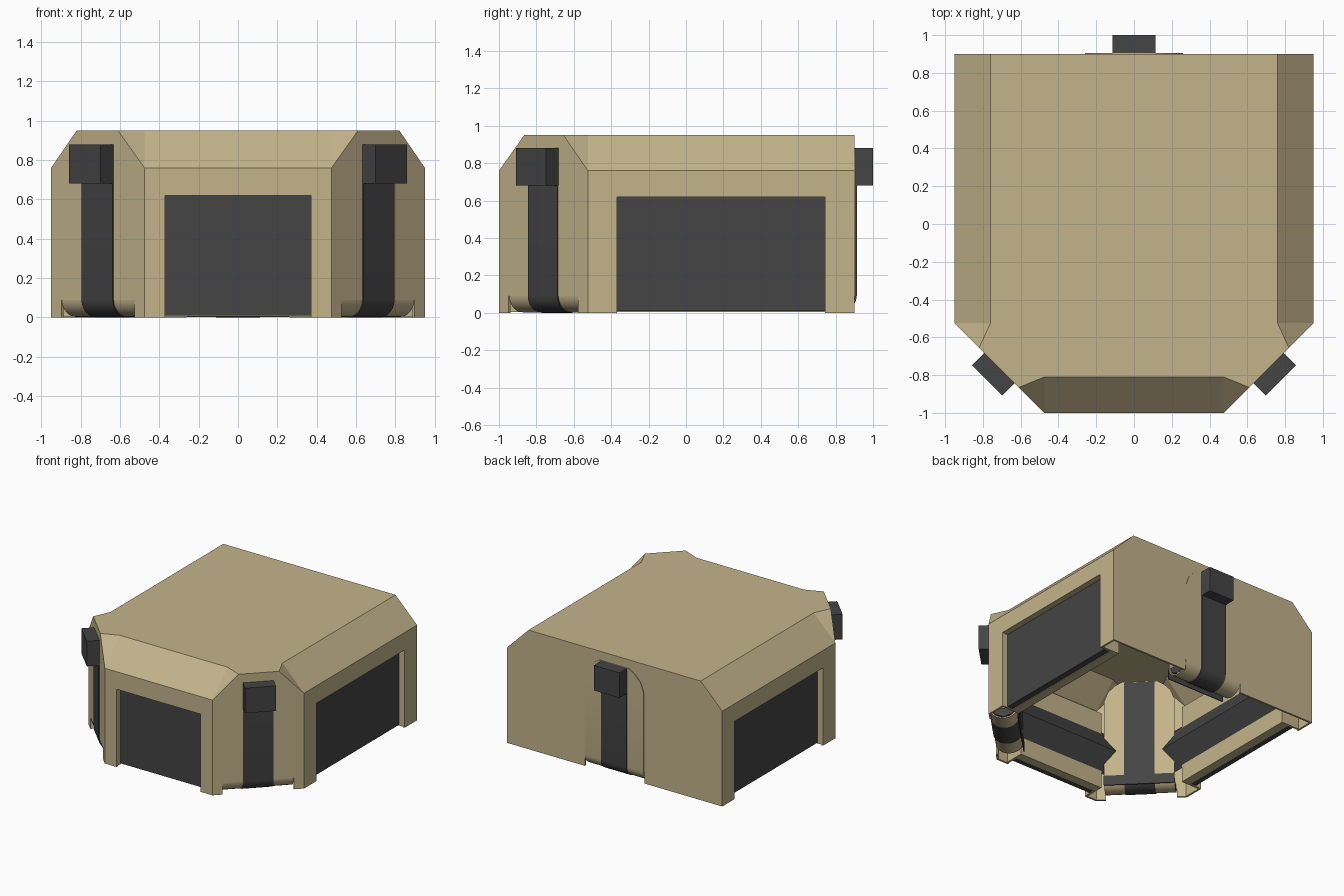
import bpy, bmesh
from math import sin, cos, pi, radians
from mathutils import Matrix, Vector

cube = bpy.data.objects.get("Cube")
if cube:
    bpy.data.objects.remove(cube, do_unlink=True)


def material(name, rgb):
    m = bpy.data.materials.new(name)
    m.use_nodes = True
    m.diffuse_color = (*rgb, 1)
    m.node_tree.nodes["Principled BSDF"].inputs["Base Color"].default_value = (*rgb, 1)
    return m


TAN = material("tan fabric", (0.55, 0.455, 0.26))
DARK = material("charcoal", (0.058, 0.058, 0.058))


def make(name, verts, faces, mat, matrix=Matrix()):
    bm = bmesh.new()
    vs = [bm.verts.new(matrix @ Vector(v)) for v in verts]
    for f in faces:
        bm.faces.new([vs[i] for i in f])
    bmesh.ops.recalc_face_normals(bm, faces=bm.faces)
    mesh = bpy.data.meshes.new(name)
    bm.to_mesh(mesh)
    bm.free()
    mesh.materials.append(mat)
    ob = bpy.data.objects.new(name, mesh)
    bpy.context.collection.objects.link(ob)
    return ob


def prism(name, profile, half, mat, matrix, mid=0):
    """Extrude an (outward, height) profile along the width axis."""
    n = len(profile)
    verts = [(mid + s * half, o, z) for s in (-1, 1) for o, z in profile]
    faces = [range(n), range(n, 2 * n)]
    faces += [(i, (i + 1) % n, n + (i + 1) % n, n + i) for i in range(n)]
    return make(name, verts, faces, mat, matrix)


def box(name, half, o0, o1, z0, z1, mat, matrix):
    return prism(name, [(o0, z0), (o1, z0), (o1, z1), (o0, z1)], half, mat, matrix)


def wall(x, y, degrees):
    """Local frame on a wall: x along it, y outward, z up."""
    return Matrix.Translation((x, y, 0)) @ Matrix.Rotation(radians(degrees), 4, "Z")


def shell(name, t, z0, z1, z2):
    """Chamfered housing solid, inset by t."""
    k, d = 0.414 * t, 0.707 * t
    plan = [(0.95 - t, 0.9 - t), (0.95 - t, -0.525 + k), (0.475 - k, -1 + t)]
    top = [(0.76 - t, 0.9 - t), (0.76 - t, -0.525 + k), (0.82 - d, -0.655 + d),
           (0.61 - d, -0.865 + d), (0.475 - k, -0.81 + t)]
    half = [(x, y, z0) for x, y in plan] + [(x, y, z1) for x, y in plan]
    half += [(x, y, z2) for x, y in top]
    n = len(half)
    verts = half + [(-x, y, z) for x, y, z in half]
    side = [(0, 1, 4, 3), (1, 2, 5, 4), (3, 4, 7, 6), (4, 7, 8), (4, 5, 9, 8), (5, 9, 10)]
    faces = side + [[i + n for i in f] for f in side]
    for strip in ([0, 1, 2], [2, 5], [5, 10], [6, 7, 8, 9, 10], [0, 3, 6]):
        faces.append(strip + [i + n for i in reversed(strip)])
    return make(name, verts, faces, TAN)


def apply(ob, mod):
    bpy.context.view_layer.objects.active = ob
    bpy.ops.object.modifier_apply(modifier=mod.name)


def cut(cutter, *targets):
    for target in targets:
        mod = target.modifiers.new("cut", "BOOLEAN")
        mod.object = cutter
        mod.operation = "DIFFERENCE"
        mod.solver = "EXACT"
        apply(target, mod)
    bpy.data.objects.remove(cutter, do_unlink=True)


def ribbon(name, rows, mat, matrix):
    """Thin band through rows of (outward, height, half width)."""
    verts = [(s * w, o, z) for o, z, w in rows for s in (-1, 1)]
    faces = [(2 * i, 2 * i + 1, 2 * i + 3, 2 * i + 2) for i in range(len(rows) - 1)]
    ob = make(name, verts, faces, mat, matrix)
    mod = ob.modifiers.new("thickness", "SOLIDIFY")
    mod.thickness = 0.01
    mod.offset = 0
    apply(ob, mod)
    bpy.ops.object.select_all(action="DESELECT")
    ob.select_set(True)
    bpy.ops.object.shade_smooth_by_angle(angle=radians(35))


def wrap(r, rise, head):
    """J-shaped path: down the outside, round the rim, up the inside."""
    middle, zc, w = -0.095, 0.091, head[-1][1]
    rows = [(middle + r, z, hw) for z, hw in head]
    rows += [(middle + r * cos(a), zc - rise * sin(a), w)
             for a in (i * pi / 12 for i in range(13))]
    return rows + [(middle - r, z, hw) for z, hw in reversed(head)]


# Thin hollow housing
body = shell("housing", 0, 0, 0.76, 0.95)
cut(shell("cavity", 0.015, -0.2, 0.754, 0.935), body)

# Recessed window panels in tan casings with inner padding bars
windows = [("front", wall(0, -1, 180), 0.37, 0.48, 0),
           ("left", wall(0.95, 0.187, -90), 0.557, 0.655, 0.06),
           ("right", wall(-0.95, 0.187, 90), 0.557, 0.655, -0.06)]
for side, frame, half, bar_half, shift in windows:
    casing = box(side + "_casing", half + 0.015, -0.17, -0.01, 0.005, 0.635, TAN, frame)
    cut(box("recess", half, -0.1, 0.1, -0.1, 0.62, TAN, frame), body, casing)
    box(side + "_panel", half, -0.1, -0.05, 0.01, 0.62, DARK, frame)
    prism(side + "_padding_bar", [(-0.16, 0.13), (-0.26, 0.3), (-0.16, 0.48)],
          bar_half, DARK, frame, shift)

# Wrapped flaps with dark cores, straps and buckles
mounts = [("back", wall(0, 0.9, 0)),
          ("front_left", wall(0.7075, -0.7575, -135)),
          ("front_right", wall(-0.7075, -0.7575, 135))]
flap_head = [(0.88, 0.13), (0.85, 0.18), (0.8, 0.23), (0.72, 0.26)]
for side, frame in mounts:
    cut(box("notch", 0.262, -0.3, 0.1, -0.1, 0.09, TAN, frame), body)
    ribbon(side + "_flap", wrap(0.095, 0.083, flap_head), TAN, frame)
    ribbon(side + "_strap", wrap(0.103, 0.086, [(0.87, 0.112)]), DARK, frame)
    prism(side + "_roll_core", [(-0.18, 0.09), (-0.16, 0.045), (-0.095, 0.018),
                                (-0.03, 0.045), (-0.01, 0.09)], 0.255, DARK, frame)
    box(side + "_inner_band", 0.26, -0.204, -0.197, 0.01, 0.09, DARK, frame)
    box(side + "_buckle", 0.113, 0, 0.1, 0.68, 0.88, DARK, frame)
